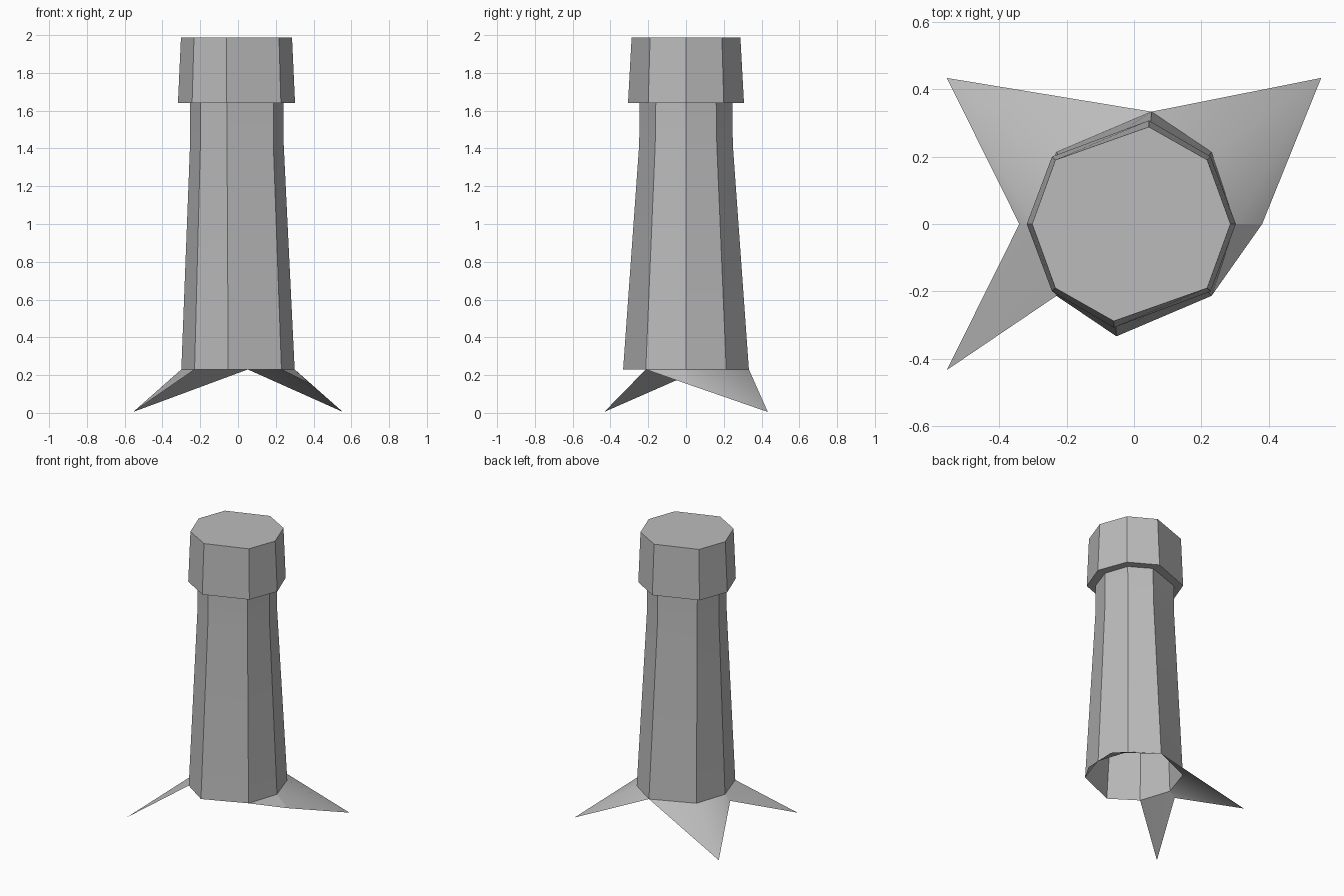
import bpy
import math

cube = bpy.data.objects.get("Cube")
if cube:
    bpy.data.objects.remove(cube, do_unlink=True)

stone = bpy.data.materials.new("stone grey")
stone.use_nodes = True
grey = (0.5, 0.5, 0.5, 1)
stone.diffuse_color = grey
stone.node_tree.nodes["Principled BSDF"].inputs["Base Color"].default_value = grey


def ring(z, rx, ry, sx, sy, skew, cx=0):
    """Eight-sided outline, slightly skewed, counter-clockwise from +x."""
    half = [(rx, 0), (sx, sy), (skew, ry), (-sx, sy)]
    return [(cx + s * x, s * y, z) for s in (1, -1) for x, y in half]


def build(name, verts, faces):
    mesh = bpy.data.meshes.new(name)
    mesh.from_pydata(verts, [], faces)
    mesh.materials.append(stone)
    obj = bpy.data.objects.new(name, mesh)
    bpy.context.collection.objects.link(obj)
    bpy.ops.object.select_all(action="DESELECT")
    obj.select_set(True)
    bpy.context.view_layer.objects.active = obj
    bpy.ops.object.shade_smooth_by_angle(angle=math.radians(30))
    return obj


def loft(name, rings, close_top=False):
    verts = [v for r in rings for v in r]
    faces = []
    for level in range(len(rings) - 1):
        a = level * 8
        for i in range(8):
            j = (i + 1) % 8
            faces.append((a + i, a + j, a + 8 + j, a + 8 + i))
    if close_top:
        faces.append(tuple(range(len(verts) - 8, len(verts))))
    return build(name, verts, faces)


# Tapered shaft, open underneath
base = ring(0.23, 0.30, 0.333, 0.23, 0.213, 0.052)
neck = ring(1.42, 0.248, 0.248, 0.193, 0.163, 0.052, -0.006)
collar = ring(1.64, 0.248, 0.245, 0.193, 0.16, 0.052, -0.006)
loft("tower_shaft", [base, neck, collar])

# Overhanging cap with a closed top
eave = ring(1.64, 0.31, 0.307, 0.235, 0.20, 0.052, -0.008)
roof = ring(1.987, 0.294, 0.288, 0.225, 0.19, 0.052, -0.008)
loft("tower_cap", [collar, eave, roof], close_top=True)


# Pointed feet: thin sheets fanning from the base outline to a tip
def foot(name, tip, edge):
    verts = [tip] + edge
    build(name, verts, [(0, i + 1, i) for i in range(1, len(edge))])


right_knee = (0.38, 0, 0.155)
left_knee = (-0.34, 0, 0.195)
tip_x, tip_y, tip_z = 0.555, 0.433, 0.005

foot("back_left_foot", (tip_x, tip_y, tip_z),
     [right_knee, base[0], base[1], base[2]])
foot("back_right_foot", (-tip_x, tip_y, tip_z),
     [base[2], base[3], base[4], left_knee])
foot("front_right_foot", (-tip_x, -tip_y, tip_z),
     [left_knee, base[4], base[5]])

# Small web joining the back left foot to the front of the base
build("foot_web", [right_knee, base[0], base[7]], [(0, 1, 2)])
